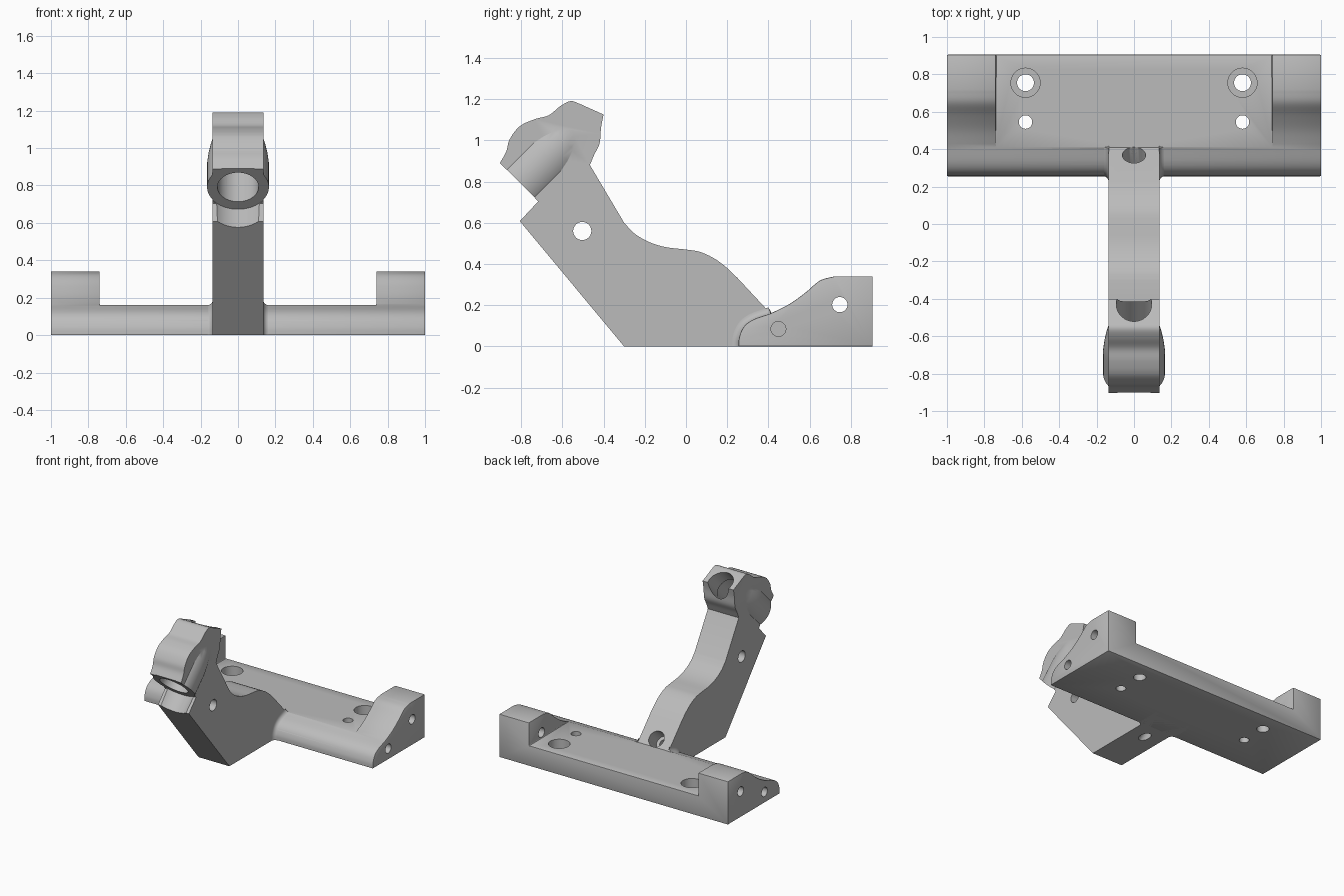
import bpy, bmesh, math
from mathutils import Vector

cube = bpy.data.objects.get("Cube")
if cube:
    bpy.data.objects.remove(cube, do_unlink=True)

grey = bpy.data.materials.new("plain grey")
grey.use_nodes = True
grey.diffuse_color = (0.5, 0.5, 0.5, 1)
grey.node_tree.nodes["Principled BSDF"].inputs["Base Color"].default_value = (0.5, 0.5, 0.5, 1)


def finish(name, bm):
    bmesh.ops.recalc_face_normals(bm, faces=bm.faces)
    mesh = bpy.data.meshes.new(name)
    bm.to_mesh(mesh)
    bm.free()
    mesh.materials.append(grey)
    obj = bpy.data.objects.new(name, mesh)
    bpy.context.collection.objects.link(obj)
    return obj


def loft(name, rings):
    """Skin closed rings of points and cap both ends."""
    bm = bmesh.new()
    rows = [[bm.verts.new(p) for p in ring] for ring in rings]
    n = len(rows[0])
    for a, b in zip(rows, rows[1:]):
        for i in range(n):
            j = (i + 1) % n
            bm.faces.new((a[i], a[j], b[j], b[i]))
    bm.faces.new(rows[0])
    bm.faces.new(rows[-1])
    return finish(name, bm)


def prism(name, outline, half):
    """Extrude a (y, z) outline across x."""
    return loft(name, [[(x, y, z) for y, z in outline] for x in (-half, half)])


def turned(name, origin, direction, stations, sides=48):
    """Round part along an axis; stations are (distance, radius)."""
    axis = Vector(direction).normalized()
    turn = axis.to_track_quat('Z', 'Y')
    rings = []
    for d, r in stations:
        ring = []
        for i in range(sides):
            a = math.tau * (i + 0.5) / sides
            ring.append(Vector(origin) + turn @ Vector((r * math.cos(a), r * math.sin(a), d)))
        rings.append(ring)
    return loft(name, rings)


def spline(points, steps=5):
    """Smooth curve through the given (y, z) points."""
    p = [Vector(q) for q in points]
    p = [2 * p[0] - p[1]] + p + [2 * p[-1] - p[-2]]
    out = []
    for a, b, c, d in zip(p, p[1:], p[2:], p[3:]):
        for k in range(steps):
            t = k / steps
            out.append(0.5 * (2 * b + (c - a) * t + (2 * a - 5 * b + 4 * c - d) * t ** 2
                              + (3 * b - a - 3 * c + d) * t ** 3))
    return out + [p[-2]]


def apply(obj, mod):
    bpy.context.view_layer.objects.active = obj
    bpy.ops.object.modifier_apply(modifier=mod.name)


def combine(obj, tool, operation, keep=False):
    mod = obj.modifiers.new("combine", 'BOOLEAN')
    mod.operation, mod.object, mod.solver = operation, tool, 'EXACT'
    apply(obj, mod)
    if not keep:
        bpy.data.objects.remove(tool, do_unlink=True)


def drill(obj, origin, direction, stations):
    combine(obj, turned("drill", origin, direction, stations), 'DIFFERENCE')


# Base bar with raised end blocks
nose = spline([(0.255, 0), (0.258, 0.045), (0.28, 0.095), (0.325, 0.13), (0.41, 0.16)])
ramp = spline([(0.41, 0.16), (0.5, 0.205), (0.58, 0.262), (0.65, 0.32), (0.72, 0.34)])
base = prism("base_bar", nose + ramp[1:] + [Vector((0.905, 0.34)), Vector((0.905, 0))], 1)
pocket = prism("pocket", [(0.1, 0.16), (1.1, 0.16), (1.1, 0.6), (0.1, 0.6)], 0.74)
combine(base, pocket, 'DIFFERENCE')
bevel = base.modifiers.new("edges", 'BEVEL')
bevel.width, bevel.segments = 0.008, 2
bevel.limit_method, bevel.angle_limit = 'ANGLE', math.radians(50)
apply(base, bevel)

# Screw holes in the base, mirrored left and right
for s in (-1, 1):
    drill(base, (s * 0.58, 0.755, 0), (0, 0, 1), [(-0.1, 0.045), (0.3, 0.045)])
    drill(base, (s * 0.58, 0.755, 0), (0, 0, 1), [(0.085, 0.078), (0.3, 0.078)])
    drill(base, (s * 0.58, 0.545, 0), (0, 0, 1), [(-0.1, 0.036), (0.3, 0.036)])
    drill(base, (s * 1.1, 0.746, 0.203), (-s, 0, 0), [(0, 0.037), (0.45, 0.037)])
    drill(base, (s * 1.1, 0.448, 0.085), (-s, 0, 0), [(0, 0.036), (0.4, 0.036)])

# Side outline of the arm and clamp head
back = spline([(-0.3, 0.6), (-0.25, 0.548), (-0.18, 0.507), (-0.1, 0.482), (0, 0.47),
               (0.07, 0.458), (0.14, 0.425), (0.2, 0.38), (0.25, 0.332)])
crown = spline([(-0.903, 0.889), (-0.872, 0.945), (-0.855, 1.005), (-0.806, 1.068),
                (-0.734, 1.102), (-0.666, 1.121), (-0.61, 1.165), (-0.56, 1.19), (-0.516, 1.177)])
rear = spline([(-0.4, 1.125), (-0.412, 1.06), (-0.419, 0.985), (-0.445, 0.93), (-0.466, 0.88)])
outline = ([Vector((-0.3, 0)), Vector((-0.806, 0.608)), Vector((-0.717, 0.703))]
           + crown + rear + back + [Vector((0.41, 0.16)), Vector((0.41, 0))])
arm = prism("arm_and_clamp_head", outline, 0.25)

# Flat web plus a round boss, trimmed to the outline
axis = (0, 1, 1)
seat = (0, -0.803, 0.789)
core = prism("web", [(-1.5, -0.5), (1, -0.5), (1, 2), (-1.5, 2)], 0.135)
boss = turned("boss", seat, axis, [(-0.1, 0.165), (0.18, 0.165), (0.24, 0.159), (0.3, 0.149),
                                   (0.36, 0.135), (0.42, 0.11)])
combine(core, boss, 'UNION')
combine(arm, core, 'INTERSECT')

# Clearance trough, clamp bore and cross hole
drill(arm, seat, axis, [(-0.4, 0.167), (0.003, 0.167)])
drill(arm, seat, axis, [(-0.1, 0.11), (0.35, 0.11)])
drill(arm, (0, -0.79, 0.775), axis, [(0.2, 0.095), (0.8, 0.095)])
drill(arm, (-0.5, -0.503, 0.56), (1, 0, 0), [(0, 0.044), (1, 0.044)])

# Curved fillets where the arm meets the base
radius = 0.032
fillets = []
for s, side in ((-1, "right"), (1, "left")):
    rings = []
    for k in range(7):
        a = math.radians(90) * k / 6
        x = s * (0.13 + radius * (1 - math.cos(a)) + 0.005)
        grow = radius * (1 - math.sin(a)) - 0.001
        ring = []
        for i, p in enumerate(nose):
            t = nose[min(i + 1, len(nose) - 1)] - nose[max(i - 1, 0)]
            out = Vector((-t.y, t.x)).normalized()
            if i == 0:
                out = Vector((-1, 0))
            ring.append((x, p.x + out.x * grow, p.y + out.y * grow))
        rings.append(ring + [(x, 0.45, 0.1), (x, 0.45, 0)])
    fillets.append(loft(side + "_fillet", rings))

# Slanted counterbored hole through the foot of the arm
slant = (0, 0.255, 0.21)
for obj in (arm, base):
    drill(obj, (0, 0.12, 0), slant, [(-0.2, 0.036), (0.6, 0.036)])
    drill(obj, (0, 0.12, 0), slant, [(0.2, 0.062), (0.6, 0.062)])

# Smooth curved faces, keep sharp edges
bpy.ops.object.select_all(action='DESELECT')
for obj in [base, arm] + fillets:
    obj.select_set(True)
    bpy.context.view_layer.objects.active = obj
    bpy.ops.object.shade_smooth_by_angle(angle=math.radians(30))
    obj.select_set(False)
